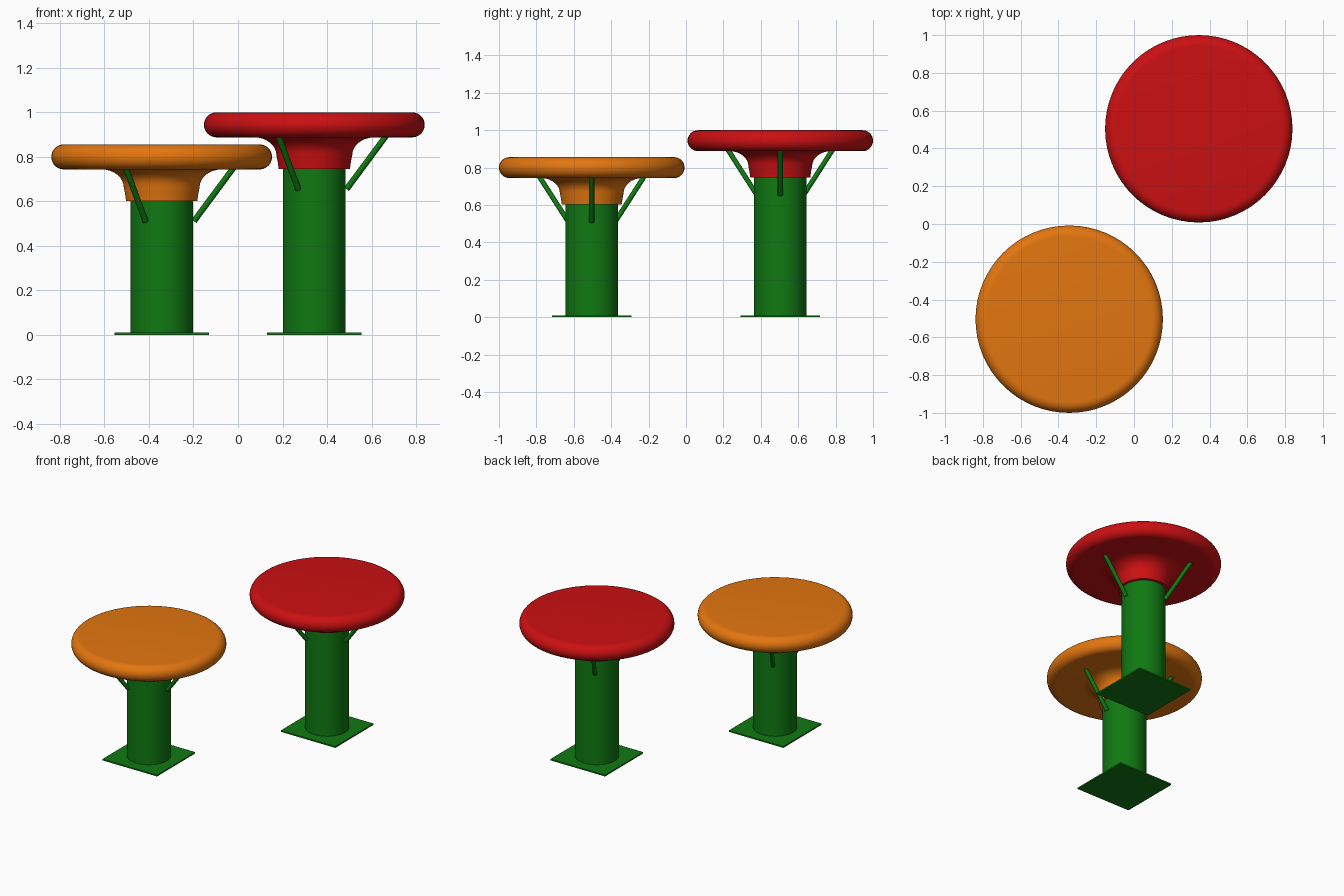
import bpy, bmesh, math
from mathutils import Vector

if "Cube" in bpy.data.objects:
    bpy.data.objects.remove(bpy.data.objects["Cube"])


def material(name, rgb):
    m = bpy.data.materials.new(name)
    m.diffuse_color = (*rgb, 1)
    m.use_nodes = True
    m.node_tree.nodes["Principled BSDF"].inputs["Base Color"].default_value = m.diffuse_color
    return m


GREEN = material("green paint", (0.005, 0.19, 0.006))
ORANGE = material("orange plastic", (0.77, 0.18, 0.005))
RED = material("red plastic", (0.60, 0.005, 0.006))


def finish(ob, name, mat):
    ob.name = name
    ob.data.materials.append(mat)
    bpy.context.view_layer.objects.active = ob
    bpy.ops.object.select_all(action='DESELECT')
    ob.select_set(True)
    bpy.ops.object.shade_smooth_by_angle(angle=math.radians(35))


def lathe(name, profile, location, mat, segments=64):
    """Spin a closed (radius, z) profile that starts and ends on the axis."""
    bm = bmesh.new()
    verts = [bm.verts.new((r, 0, z)) for r, z in profile]
    edges = [bm.edges.new(p) for p in zip(verts, verts[1:])]
    bmesh.ops.spin(bm, geom=verts + edges, cent=(0, 0, 0), axis=(0, 0, 1),
                   angle=math.tau, steps=segments, use_duplicate=False)
    bmesh.ops.remove_doubles(bm, verts=bm.verts, dist=1e-5)
    bmesh.ops.recalc_face_normals(bm, faces=bm.faces)
    mesh = bpy.data.meshes.new(name)
    bm.to_mesh(mesh)
    bm.free()
    ob = bpy.data.objects.new(name, mesh)
    ob.location = location
    bpy.context.collection.objects.link(ob)
    finish(ob, name, mat)


def rod(name, a, b, radius, mat, sides):
    d = b - a
    bpy.ops.mesh.primitive_cylinder_add(vertices=sides, radius=radius,
                                        depth=d.length, location=(a + b) / 2)
    ob = bpy.context.object
    ob.rotation_euler = d.to_track_quat('Z', 'Y').to_euler()
    finish(ob, name, mat)


def stool(prefix, x, y, top, mat):
    base = Vector((x, y, 0))
    under, neck, edge, r = top - 0.112, top - 0.254, 0.056, 0.496

    # ground plate
    bpy.ops.mesh.primitive_cube_add(size=1, location=(x, y, 0.005))
    plate = bpy.context.object
    plate.scale = (0.425, 0.425, 0.01)
    finish(plate, prefix + "_base_plate", GREEN)

    # post
    rod(prefix + "_post", base, base + Vector((0, 0, neck + 0.02)), 0.141, GREEN, 64)

    # seat: flared neck, flat underside, fully rounded rim, flat top
    profile = [(0, neck), (0.16, neck), (0.165, neck + 0.035)]
    for i in range(9):
        t = math.radians(90 * i / 8)
        profile.append((0.27 - 0.1 * math.cos(t), under - 0.082 + 0.082 * math.sin(t)))
    for i in range(17):
        t = math.radians(-90 + 180 * i / 16)
        profile.append((r - edge + edge * math.cos(t), top - edge + edge * math.sin(t)))
    profile.append((0, top))
    lathe(prefix + "_seat", profile, base, mat)

    # three slanted braces
    for i in range(3):
        a = math.tau * i / 3
        out = Vector((math.cos(a), math.sin(a), 0))
        rod(f"{prefix}_brace_{i + 1}",
            base + out * 0.145 + Vector((0, 0, top - 0.345)),
            base + out * 0.325 + Vector((0, 0, under + 0.01)), 0.0135, GREEN, 20)


stool("low_stool", -0.343, -0.504, 0.856, ORANGE)
stool("high_stool", 0.343, 0.504, 1.0, RED)
